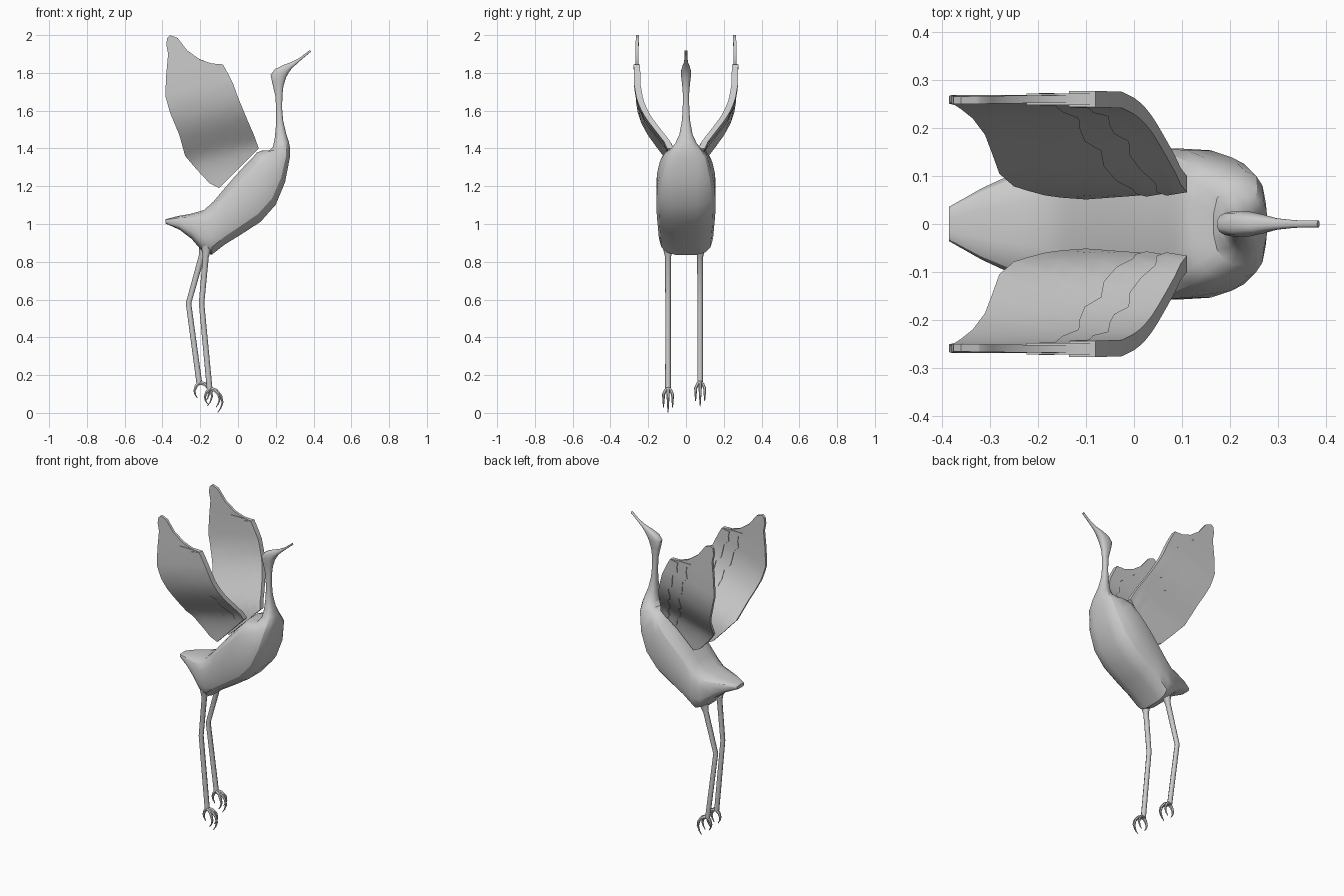
import bpy, bmesh, math
from mathutils import Vector

if "Cube" in bpy.data.objects:
    bpy.data.objects.remove(bpy.data.objects["Cube"])


def skin(name, rings, angle=30):
    """Bridge equal-sized closed rings of points into one capped solid."""
    bm = bmesh.new()
    loops = [[bm.verts.new(p) for p in ring] for ring in rings]
    n = len(loops[0])
    for a, b in zip(loops, loops[1:]):
        for i in range(n):
            j = (i + 1) % n
            bm.faces.new((a[i], a[j], b[j], b[i]))
    bm.faces.new(loops[0])
    bm.faces.new(loops[-1])
    bmesh.ops.recalc_face_normals(bm, faces=bm.faces)
    me = bpy.data.meshes.new(name)
    bm.to_mesh(me)
    bm.free()
    ob = bpy.data.objects.new(name, me)
    bpy.context.collection.objects.link(ob)
    bpy.ops.object.select_all(action='DESELECT')
    ob.select_set(True)
    bpy.context.view_layer.objects.active = ob
    bpy.ops.object.shade_smooth_by_angle(angle=math.radians(angle))
    return ob


def section(back, front, w, power, sides=16):
    """Rounded-box cross-section from a back point to a front point."""
    b = Vector((back[0], 0, back[1]))
    f = Vector((front[0], 0, front[1]))
    ring = []
    for i in range(sides):
        a = 2 * math.pi * (i + 0.5) / sides
        c, s = math.cos(a), math.sin(a)
        u = math.copysign(abs(c) ** (2 / power), c)
        v = math.copysign(abs(s) ** (2 / power), s)
        ring.append((b + f) / 2 + (f - b) / 2 * u + Vector((0, w * v, 0)))
    return ring


def tube(name, pts, radii, sides=8):
    """Tapered tube along a path."""
    pts = [Vector(p) for p in pts]
    rings = []
    for i, p in enumerate(pts):
        t = (pts[min(i + 1, len(pts) - 1)] - pts[max(i - 1, 0)]).normalized()
        side = Vector((0, 1, 0))
        side = (side - t * side.dot(t)).normalized()
        up = t.cross(side)
        rings.append([p + radii[i] * (math.cos(a) * side + math.sin(a) * up)
                      for a in (2 * math.pi * k / sides for k in range(sides))])
    return skin(name, rings, 50)


# Body, from tail tip to shoulders: back point, belly point, half width
torso = [
    ((-.385, 1.025), (-.385, 1.003), .036), ((-.32, 1.042), (-.31, .97), .075),
    ((-.25, 1.055), (-.245, .92), .107), ((-.18, 1.075), (-.19, .855), .132),
    ((-.13, 1.12), (-.14, .835), .145), ((-.08, 1.18), (-.07, .89), .15),
    ((-.02, 1.25), (.02, .945), .156), ((.03, 1.305), (.12, 1.01), .159),
    ((.07, 1.345), (.20, 1.10), .155), ((.10, 1.38), (.25, 1.22), .14),
    ((.13, 1.39), (.275, 1.35), .112)]
# Neck, head and beak
neck = [
    ((.165, 1.388), (.277, 1.40), .085), ((.185, 1.41), (.27, 1.435), .058),
    ((.195, 1.46), (.255, 1.48), .036), ((.202, 1.54), (.239, 1.55), .022),
    ((.202, 1.61), (.234, 1.61), .018), ((.197, 1.68), (.235, 1.68), .016),
    ((.18, 1.75), (.241, 1.73), .021), ((.172, 1.79), (.255, 1.775), .026),
    ((.195, 1.82), (.268, 1.80), .026), ((.24, 1.842), (.285, 1.823), .02),
    ((.285, 1.858), (.305, 1.842), .012), ((.33, 1.882), (.338, 1.872), .008),
    ((.381, 1.922), (.386, 1.912), .007)]
skin("body_and_head", [section(*s, 3.4) for s in torso] + [section(*s, 2.5) for s in neck])

# Wing outline rows from root to tip: leading edge x, z, trailing edge x, z
rows = [
    (.11, 1.40, -.10, 1.19), (.085, 1.47, -.15, 1.215), (.05, 1.55, -.22, 1.29),
    (.025, 1.61, -.28, 1.36), (0, 1.67, -.31, 1.47), (-.025, 1.74, -.36, 1.59),
    (-.055, 1.80, -.385, 1.68), (-.08, 1.845, -.38, 1.79), (-.14, 1.85, -.37, 1.90),
    (-.20, 1.87, -.38, 1.95), (-.27, 1.92, -.375, 1.985), (-.32, 1.985, -.36, 2.0)]
fine = []
for a, b in zip(rows, rows[1:]):
    fine += [a, tuple((p + q) / 2 for p, q in zip(a, b))]
fine.append(rows[-1])
# Sideways bend of the wing against height
bend = [(1.15, .055), (1.28, .068), (1.37, .088), (1.43, .13), (1.5, .18), (1.56, .216),
        (1.63, .243), (1.72, .258), (1.85, .26), (2.2, .256)]


def wing_y(x, z):
    t = z - .25 * (x + .1)
    for (t0, y0), (t1, y1) in zip(bend, bend[1:]):
        if t <= t1:
            return y0 + (y1 - y0) * (t - t0) / (t1 - t0)
    return bend[-1][1]


def wing_layer(name, side, count, reach, thick, cols=8):
    rings = []
    for r, (lx, lz, tx, tz) in enumerate(fine[:count]):
        end = reach if reach == 1 else reach + .03 * math.sin(r * 2.2)
        line = []
        for c in range(cols + 1):
            v = end * c / cols
            x, z = lx + (tx - lx) * v, lz + (tz - lz) * v
            line.append((x, wing_y(x, z), z))
        rings.append([(x, side * (y + thick / 2), z) for x, y, z in line] +
                     [(x, side * (y - thick / 2), z) for x, y, z in reversed(line)])
    skin(name, rings, 35)


# Each wing: full feather sheet with two thicker covert layers at the leading edge
for label, side in (("left", 1), ("right", -1)):
    wing_layer(label + "_wing_feathers", side, len(fine), 1, .016)
    wing_layer(label + "_wing_middle_coverts", side, 16, .4, .024)
    wing_layer(label + "_wing_front_coverts", side, 15, .2, .034)

# Toe curves relative to the ankle: forward, height
front_toe = [(-.004, .005), (.035, -.006), (.06, -.035), (.068, -.07), (.058, -.10), (.043, -.122)]
back_toe = [(.004, .005), (-.016, -.015), (-.025, -.04), (-.022, -.06), (-.01, -.08)]
# Legs: y, hip, knee and ankle
for label, y, hip, knee, ankle in (
        ("right", -.095, (-.165, .89), (-.193, .58), (-.15, .125)),
        ("left", .075, (-.175, .89), (-.262, .58), (-.205, .158))):
    mid = (hip[0] * .8 + knee[0] * .2, hip[1] * .8 + knee[1] * .2)
    path = [(p[0], y, p[1]) for p in (hip, mid, knee, ankle)]
    tube(label + "_leg", path, [.032, .016, .0145, .015])
    for toe, spread, size, curve in (
            ("middle_toe", 0, 1, front_toe), ("outer_toe", .024, .78, front_toe),
            ("inner_toe", -.024, .78, front_toe), ("back_toe", 0, 1, back_toe)):
        n = len(curve) - 1
        pts = [(ankle[0] + px * size, y + spread * min(1, i / 2), ankle[1] + pz * size)
               for i, (px, pz) in enumerate(curve)]
        tube(label + "_" + toe, pts, [.012 - .010 * i / n for i in range(n + 1)], 6)
